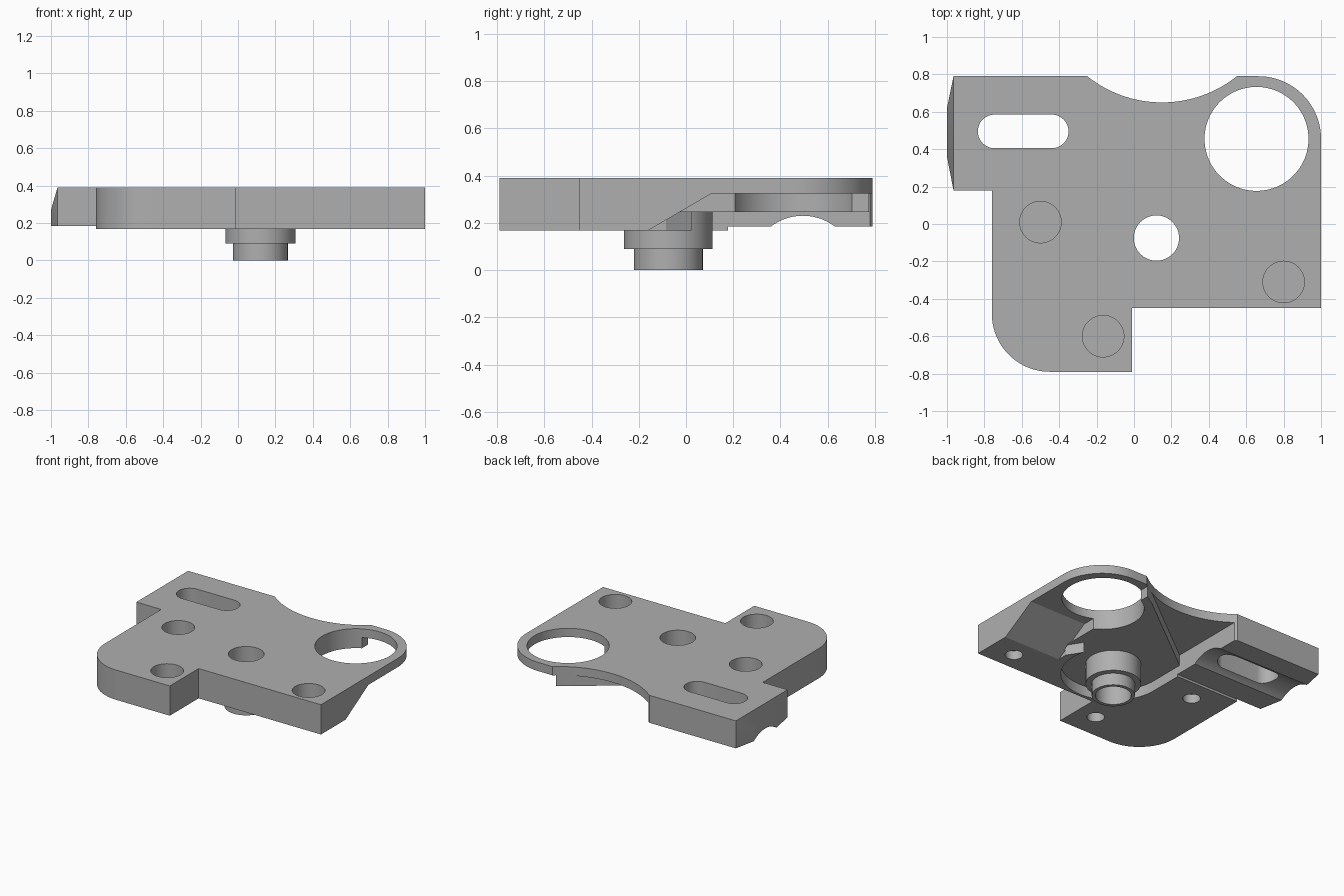
import bpy, bmesh
from math import sin, cos, radians
from mathutils import Vector

cube = bpy.data.objects.get("Cube")
if cube:
    bpy.data.objects.remove(cube, do_unlink=True)

grey = bpy.data.materials.new("plain_grey")
grey.use_nodes = True
colour = (0.43, 0.43, 0.43, 1)
grey.diffuse_color = colour
grey.node_tree.nodes["Principled BSDF"].inputs["Base Color"].default_value = colour


def arc(cx, cy, r, start, end, n=24):
    angles = [radians(start + (end - start) * i / n) for i in range(n + 1)]
    return [(cx + r * cos(a), cy + r * sin(a)) for a in angles]


def circle(cx, cy, r, n=64):
    return arc(cx, cy, r, 0, 360, n)[:-1]


def prism(name, profile, low, high, axis="z"):
    """Extrude a closed profile along one axis."""
    place = {"z": lambda u, v: (u, v, low),
             "x": lambda u, v: (low, u, v),
             "y": lambda u, v: (u, low, v)}[axis]
    bm = bmesh.new()
    face = bm.faces.new([bm.verts.new(place(u, v)) for u, v in profile])
    new = bmesh.ops.extrude_face_region(bm, geom=[face])["geom"]
    shift = Vector([(high - low) * (axis == a) for a in "xyz"])
    bmesh.ops.translate(bm, vec=shift, verts=[g for g in new if isinstance(g, bmesh.types.BMVert)])
    bmesh.ops.recalc_face_normals(bm, faces=bm.faces)
    mesh = bpy.data.meshes.new(name)
    bm.to_mesh(mesh)
    bm.free()
    mesh.materials.append(grey)
    obj = bpy.data.objects.new(name, mesh)
    bpy.context.collection.objects.link(obj)
    return obj


def combine(target, tool, operation="DIFFERENCE"):
    """Apply a boolean and discard the tool."""
    tool.hide_render = True
    mod = target.modifiers.new("boolean", "BOOLEAN")
    mod.operation, mod.solver, mod.object = operation, "EXACT", tool
    bpy.context.view_layer.objects.active = target
    bpy.ops.object.modifier_apply(modifier=mod.name)
    bpy.data.objects.remove(tool, do_unlink=True)


BOTTOM, TOP = 0.168, 0.39
HUB = (0.12, -0.075)
BIG_HOLE = (0.655, 0.455)

# Plate outline with scalloped back edge and two rounded corners
outline = [(-0.965, 0.79)]
outline += arc(0.15, 1.291, 0.641, -128.6, -51.4, 40)
outline += arc(0.665, 0.455, 0.335, 90, 0)
outline += [(1, -0.45), (-0.01, -0.45), (-0.01, -0.79)]
outline += arc(-0.45, -0.48, 0.31, -90, -180)
outline += [(-0.76, 0.18), (-0.965, 0.18), (-1, 0.36), (-1, 0.62)]
plate = prism("mounting_plate", outline, BOTTOM, TOP)

# Sloped relief under the big ring
combine(plate, prism("ring_relief", [(-0.16, BOTTOM), (0.11, 0.325), (1, 0.325), (1, -0.1), (-0.16, -0.1)],
                     0.53, 1.2, "x"))

# Underside pocket wrapping around the hub
pocket = arc(*HUB, 0.355, 16, -180, 48) + [(-0.235, 1), (0.54, 1), (0.54, -0.1)]
combine(plate, prism("hub_pocket", pocket, 0, 0.245))

# Deeper triangular relief below the scallop
combine(plate, prism("scallop_relief", [(-0.235, 0.2), (0.53, 0.785), (0.53, 1), (-0.235, 1)], 0, 0.325))

# Raised underside, round groove and bevelled end of the slotted arm
combine(plate, prism("arm_relief", [(-1.2, 0.178), (-0.2, 0.178), (-0.2, 1), (-1.2, 1)], 0, 0.185))
combine(plate, prism("arm_groove", circle(0.495, 0.005, 0.225), -1.2, -0.1, "x"))
combine(plate, prism("arm_bevel", [(-1, 0.27), (-0.965, TOP), (-0.965, 0.5), (-1.2, 0.5), (-1.2, 0.27)],
                     0, 1, "y"))

# Slot and large round opening
slot = arc(-0.745, 0.495, 0.09, 90, 270) + arc(-0.44, 0.495, 0.09, -90, 90)
combine(plate, prism("slot", slot, 0, 1))
combine(plate, prism("big_hole", circle(*BIG_HOLE, 0.278, 96), 0, 1))

# Blind screw holes, wide above and narrow below
for x, y in [(-0.5, 0.01), (-0.165, -0.6), (0.8, -0.31)]:
    combine(plate, prism("screw_recess", circle(x, y, 0.111, 48), 0.265, 0.5))
    combine(plate, prism("pilot_hole", circle(x, y, 0.06, 32), 0.1, 0.235))

# Stepped hub with a through bore
combine(plate, prism("hub_flange", circle(*HUB, 0.187), 0.09, 0.3), "UNION")
combine(plate, prism("hub_tip", circle(*HUB, 0.146), 0, 0.2), "UNION")
combine(plate, prism("hub_bore", circle(*HUB, 0.121), -0.1, 1))

bpy.ops.object.select_all(action="DESELECT")
plate.select_set(True)
bpy.context.view_layer.objects.active = plate
bpy.ops.object.shade_smooth_by_angle(angle=radians(25))
